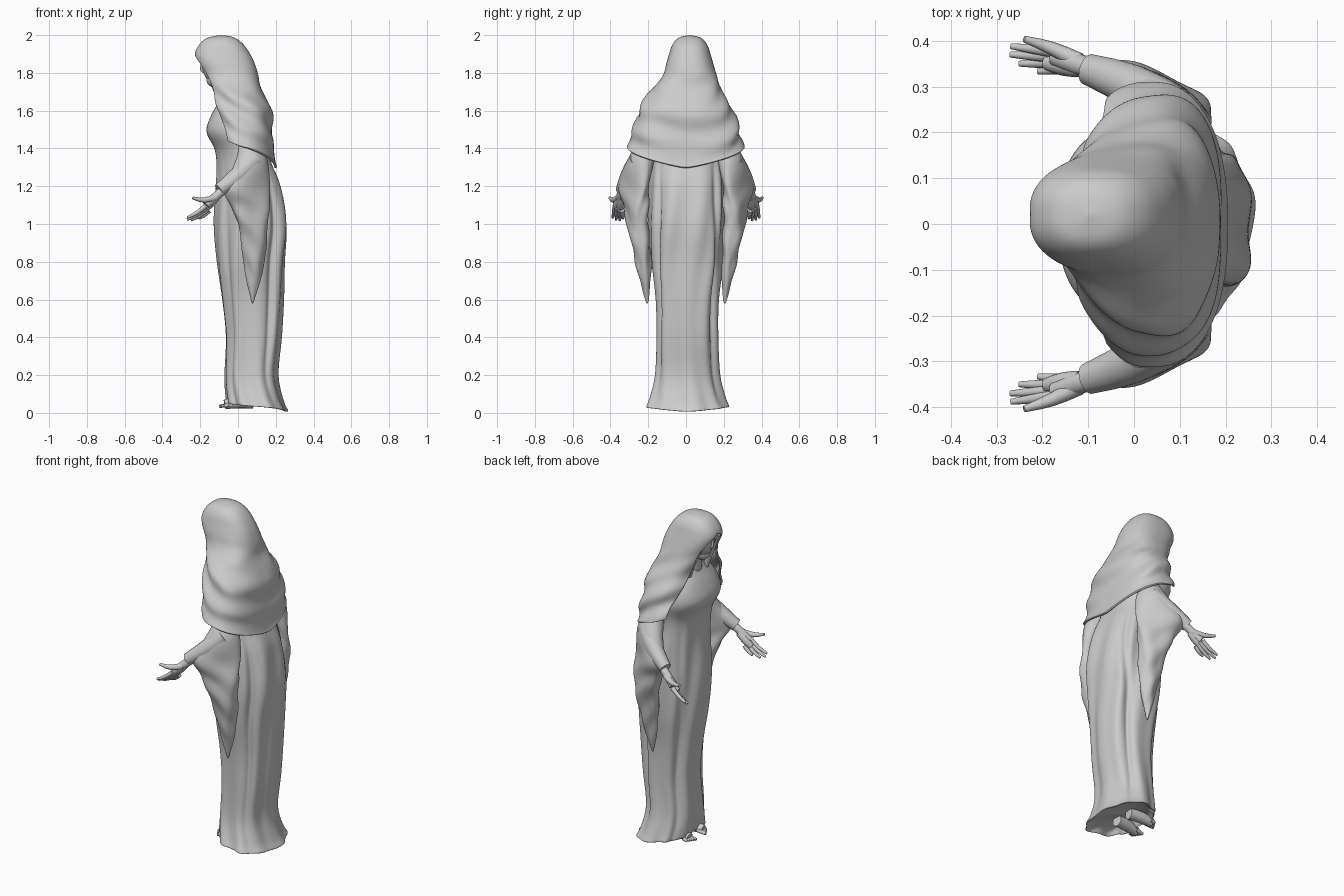
import bpy, bmesh
from math import sin, cos, pi, exp, copysign
from mathutils import Vector

cube = bpy.data.objects.get("Cube")
if cube:
    bpy.data.objects.remove(cube)

stone = bpy.data.materials.new("stone_grey")
stone.use_nodes = True
stone.diffuse_color = (0.6, 0.6, 0.6, 1)
bsdf = stone.node_tree.nodes["Principled BSDF"]
bsdf.inputs["Base Color"].default_value = (0.6, 0.6, 0.6, 1)
bsdf.inputs["Roughness"].default_value = 0.8


def finish(name, mesh, levels=1, thickness=0):
    """Link a mesh as a smooth stone part."""
    ob = bpy.data.objects.new(name, mesh)
    bpy.context.collection.objects.link(ob)
    mesh.materials.clear()
    mesh.materials.append(stone)
    for p in mesh.polygons:
        p.use_smooth = True
        p.material_index = 0
    if thickness:
        m = ob.modifiers.new("Thickness", "SOLIDIFY")
        m.thickness = thickness
        m.offset = -1
    if levels:
        m = ob.modifiers.new("Smooth", "SUBSURF")
        m.levels = m.render_levels = levels
    return ob


def resample(rows, steps):
    """Catmull-Rom between the key cross-sections."""
    out = []
    for i in range(len(rows) - 1):
        a, b, c, d = (rows[max(0, min(len(rows) - 1, i + k))] for k in (-1, 0, 1, 2))
        for s in range(steps):
            t = s / steps
            out.append([q + 0.5 * t * (r - p + t * (2*p - 5*q + 4*r - w + t * (3*(q - r) + w - p)))
                        for p, q, r, w in zip(a, b, c, d)])
    return out + [list(rows[-1])]


def loft(name, rows, fold, segs=64, steps=4, side=1, power=1.0, thickness=0, caps=False):
    """Rows: z back, z front, x back, x front, half width, front opening, y centre, skew."""
    bm = bmesh.new()
    rings = []
    for zb, zf, xb, xf, hw, opening, cy, skew in resample(rows, steps):
        ring = []
        span = pi - max(0, opening)
        for i in range(segs + 1):
            th = -span + 2 * span * i / segs
            c, s = (copysign(abs(v) ** power, v) for v in (cos(th), sin(th)))
            z = zf + (zb - zf) * (1 - abs(th) / pi) ** 1.3
            k = fold(th, z)
            dx = (xb - xf) / 2 * c * k
            y = cy + hw * s * k - skew * dx
            ring.append(bm.verts.new(((xb + xf) / 2 + dx, side * y, z)))
        rings.append(ring)
    for a, b in zip(rings, rings[1:]):
        for i in range(segs):
            bm.faces.new((a[i], a[i + 1], b[i + 1], b[i]))
    if caps:
        bm.faces.new(rings[0][:-1])
        bm.faces.new(rings[-1][:-1])
    bmesh.ops.remove_doubles(bm, verts=bm.verts, dist=0.0004)
    bmesh.ops.recalc_face_normals(bm, faces=bm.faces)
    mesh = bpy.data.meshes.new(name)
    bm.to_mesh(mesh)
    bm.free()
    return finish(name, mesh, 1, thickness)


def tube(name, points, radii, levels=1):
    """Tapered limb swept along a short path."""
    cu = bpy.data.curves.new(name, "CURVE")
    cu.dimensions = "3D"
    cu.bevel_depth = 1
    cu.bevel_resolution = 2
    cu.use_fill_caps = True
    sp = cu.splines.new("POLY")
    sp.points.add(len(points) - 1)
    for p, co, r in zip(sp.points, points, radii):
        p.co = (*co, 1)
        p.radius = r
    tmp = bpy.data.objects.new(name + "_path", cu)
    bpy.context.collection.objects.link(tmp)
    mesh = bpy.data.meshes.new_from_object(tmp.evaluated_get(bpy.context.evaluated_depsgraph_get()))
    bpy.data.objects.remove(tmp)
    return finish(name, mesh, levels)


def ball(name, loc, scale, tilt=0):
    bm = bmesh.new()
    bmesh.ops.create_uvsphere(bm, u_segments=24, v_segments=16, radius=1)
    mesh = bpy.data.meshes.new(name)
    bm.to_mesh(mesh)
    bm.free()
    ob = finish(name, mesh, 0)
    ob.location, ob.scale, ob.rotation_euler = loc, scale, (0, tilt, 0)
    return ob


def bump(v, centre, width):
    return exp(-((v - centre) / width) ** 2)


# Long gown with vertical folds and deep grooves beside the back panel
def gown_fold(th, z):
    k = max(0.0, min(1.0, (1.42 - z) / 0.3))
    w = 0.032 * sin(9 * th + 2.2 * sin(3.5 * z)) + 0.03 * sin(5 * th - 3 * z + 1)
    w -= 0.11 * bump(abs(th), 0.95 + 0.1 * sin(4 * z), 0.1) * max(0, min(1, z * 2))
    w -= 0.06 * bump(abs(th), 2.35, 0.12)
    return 1 + k * w


def gown_row(z, xb, xf, hw, zf=None):
    return (z, z if zf is None else zf, xb, xf, hw, 0, 0.005, 0)


loft("gown", [
    gown_row(0.06, 0.1, 0.0, 0.05, 0.1), gown_row(0.03, 0.2, -0.03, 0.17, 0.08),
    gown_row(0.005, 0.258, -0.055, 0.213, 0.05), gown_row(0.06, 0.235, -0.065, 0.195, 0.1),
    gown_row(0.2, 0.208, -0.07, 0.168), gown_row(0.4, 0.23, -0.063, 0.162),
    gown_row(0.6, 0.243, -0.082, 0.166), gown_row(0.8, 0.248, -0.107, 0.19),
    gown_row(1.0, 0.26, -0.12, 0.2), gown_row(1.2, 0.225, -0.112, 0.195),
    gown_row(1.32, 0.178, -0.112, 0.185), gown_row(1.4, 0.16, -0.125, 0.19),
    gown_row(1.49, 0.15, -0.168, 0.21), gown_row(1.58, 0.13, -0.14, 0.195),
    gown_row(1.66, 0.08, -0.095, 0.125), gown_row(1.72, 0.05, -0.08, 0.06),
], gown_fold, segs=80, power=0.85, caps=True)


# Veil over the head and shoulders, open at the front, with swags across the back
def veil_fold(th, z):
    k = max(0.0, min(1.0, (1.82 - z) / 0.15)) * max(0.2, min(1.0, (z - 1.32) / 0.12))
    swag = z + 0.11 * cos(th) + 0.015 * sin(3 * th)
    return 1 + k * (0.032 * sin(46 * swag) + 0.02 * sin(25 * z - 5 * abs(th) + 0.8 * th))


def veil_row(zb, zf, xb, xf, hw, opening=0):
    return (zb, zf, xb, xf, hw, opening, 0.02 if zb > 1.75 else 0.0, 0)


loft("veil", [
    veil_row(2.0, 2.0, -0.095, -0.095, 0), veil_row(1.99, 1.985, -0.025, -0.165, 0.058),
    veil_row(1.95, 1.95, 0.03, -0.205, 0.092), veil_row(1.89, 1.905, 0.07, -0.228, 0.11),
    veil_row(1.84, 1.86, 0.092, -0.222, 0.124, 0.45), veil_row(1.78, 1.78, 0.11, -0.185, 0.145, 0.65),
    veil_row(1.71, 1.69, 0.125, -0.15, 0.195, 0.6), veil_row(1.62, 1.61, 0.175, -0.14, 0.242, 0.7),
    veil_row(1.52, 1.55, 0.183, -0.135, 0.27, 0.85), veil_row(1.42, 1.52, 0.188, -0.125, 0.29, 0.95),
    veil_row(1.325, 1.495, 0.198, -0.12, 0.3, 0.98), veil_row(1.298, 1.478, 0.205, -0.12, 0.306, 0.98),
], veil_fold, segs=80, power=0.82, thickness=0.012)

# Bowed head, face and neck
ball("head", (-0.1, 0.02, 1.835), (0.09, 0.078, 0.115), -0.35)
ball("jaw", (-0.125, 0.02, 1.765), (0.042, 0.045, 0.042), -0.35)
tube("neck", [(-0.05, 0.015, 1.62), (-0.08, 0.02, 1.78)], [0.055, 0.048])
tube("nose", [(-0.19, 0.02, 1.855), (-0.197, 0.02, 1.815), (-0.172, 0.02, 1.803)], [0.007, 0.012, 0.009])
tube("lips", [(-0.158, 0.0, 1.779), (-0.167, 0.02, 1.78), (-0.158, 0.04, 1.779)], [0.004, 0.008, 0.004])


# Wide hanging sleeves
def sleeve_fold(th, z):
    k = max(0.0, min(1.0, (1.3 - z) / 0.2))
    return 1 + k * (0.12 * sin(34 * z + 3 * cos(th)) * abs(sin(th)) + 0.06 * sin(4 * th + 11 * z))


def sleeve_row(z, xb, xf, hw, cy, skew):
    return (z + 0.01, z - 0.015, xb, xf, hw, 0, cy, skew)


for side, label in ((1, "left"), (-1, "right")):
    def at(x, y, z):
        return Vector((x, side * y, z))

    loft(label + "_sleeve", [
        sleeve_row(1.46, 0.09, 0.0, 0.045, 0.19, 0), sleeve_row(1.4, 0.125, 0.0, 0.058, 0.222, 0.05),
        sleeve_row(1.32, 0.158, -0.025, 0.07, 0.247, 0.3), sleeve_row(1.2, 0.168, -0.078, 0.06, 0.275, 0.45),
        sleeve_row(1.1, 0.168, -0.035, 0.056, 0.265, 0.3), sleeve_row(1.0, 0.163, 0.0, 0.056, 0.255, 0.15),
        sleeve_row(0.85, 0.148, 0.025, 0.046, 0.232, 0), sleeve_row(0.72, 0.125, 0.045, 0.03, 0.217, 0),
        sleeve_row(0.585, 0.085, 0.075, 0.005, 0.205, 0),
    ], sleeve_fold, segs=36, side=side, caps=True)

    # Forearm cuff, palm, fingers and thumb
    tube(label + "_forearm", [at(0.085, 0.25, 1.34), at(0.0, 0.305, 1.25), at(-0.1, 0.338, 1.18)],
         [0.058, 0.055, 0.038])
    tube(label + "_wrist", [at(-0.07, 0.335, 1.185), at(-0.12, 0.347, 1.145), at(-0.17, 0.366, 1.1)],
         [0.025, 0.026, 0.024])
    tube(label + "_palm", [at(-0.115, 0.34, 1.14), at(-0.155, 0.347, 1.1), at(-0.19, 0.352, 1.07)],
         [0.022, 0.028, 0.018])
    tips = ((-0.268, 0.388, 1.035), (-0.27, 0.37, 1.023), (-0.25, 0.35, 1.02), (-0.21, 0.333, 1.03))
    for i, tip in enumerate(tips):
        base = at(-0.172 + 0.006 * i, 0.376 - 0.012 * i, 1.095 - 0.008 * i)
        end = at(*tip)
        mid = base.lerp(end, 0.5) + Vector((0, 0, -0.01))
        tube(f"{label}_finger_{i + 1}", [base, mid, end], [0.015, 0.012, 0.007])
    tube(label + "_thumb", [at(-0.12, 0.355, 1.14), at(-0.18, 0.386, 1.12), at(-0.24, 0.404, 1.138)],
         [0.021, 0.017, 0.008])

    # Hair falling beside the face
    tube(label + "_hair", [(-0.175, 0.02 + side * 0.035, 1.9), (-0.16, 0.02 + side * 0.075, 1.84),
                           (-0.115, 0.02 + side * 0.085, 1.74), (-0.09, 0.02 + side * 0.08, 1.64)],
         [0.02, 0.024, 0.026, 0.015])
    # Closed eyelids
    ball(label + "_eyelid", (-0.173, 0.02 + side * 0.03, 1.838), (0.012, 0.015, 0.009))

    # Bare feet under the hem
    tube(label + "_foot", [at(0.08, 0.05, 0.055), at(0.0, 0.058, 0.06), at(-0.07, 0.065, 0.045)],
         [0.035, 0.038, 0.028])
    for i in range(5):
        y = 0.043 + 0.012 * i
        tube(f"{label}_toe_{i + 1}", [at(-0.05, y, 0.043), at(-0.1 + 0.007 * i, y + 0.002, 0.034)],
             [0.014, 0.009 - 0.0006 * i])
